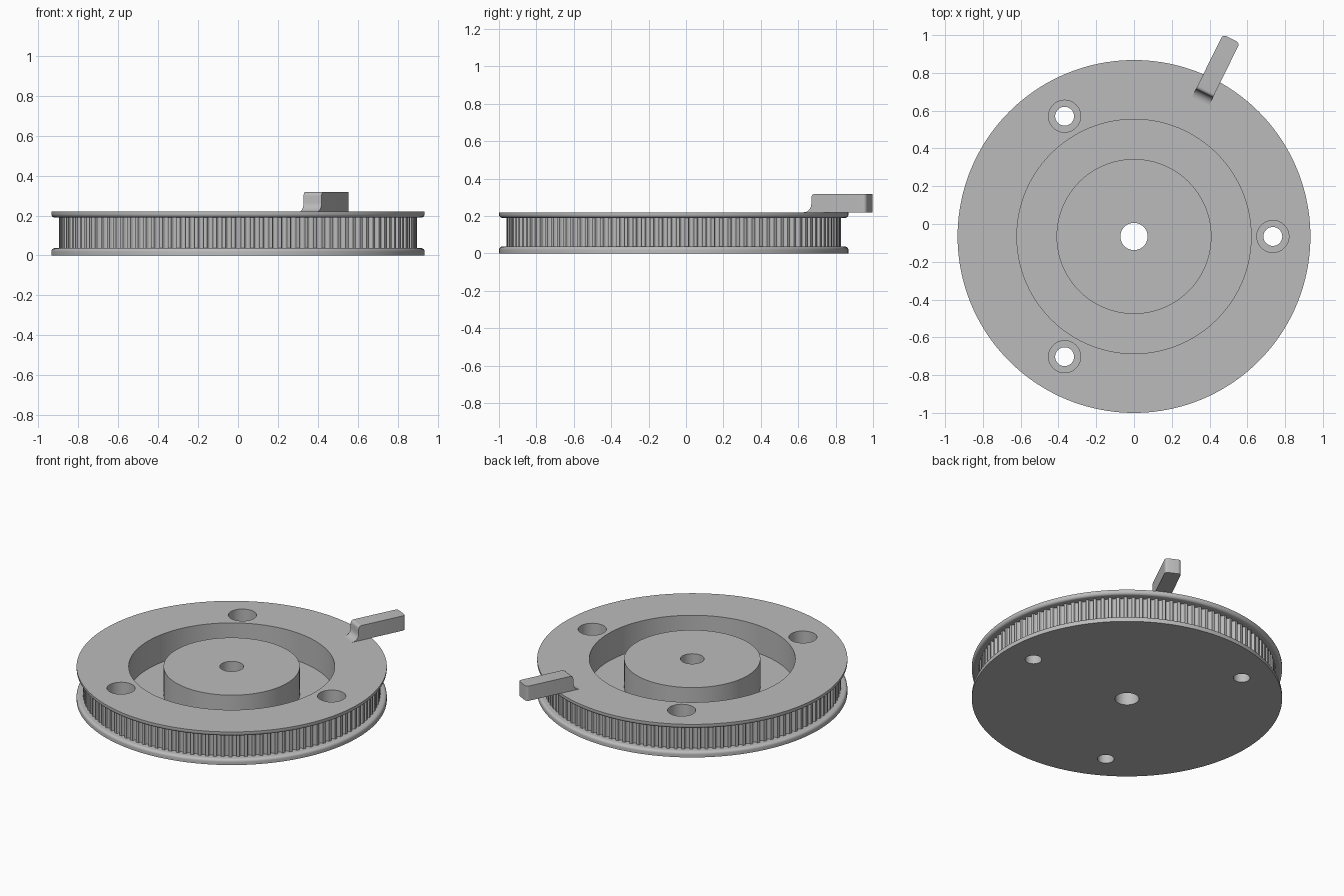
import bpy, bmesh
from math import pi, sin, cos, tau, radians
from mathutils import Matrix, Vector

if "Cube" in bpy.data.objects:
    bpy.data.objects.remove(bpy.data.objects["Cube"])

CENTRE = Vector((0, -0.066, 0))
TOP, FLANGE_LOW, FLANGE_HIGH = 0.22, 0.037, 0.19
R_FLANGE, R_TOOTH, R_ROOT = 0.934, 0.895, 0.876
SEGMENTS, TEETH = 160, 120

grey = bpy.data.materials.new("plain grey")
grey.use_nodes = True
grey.diffuse_color = (0.5, 0.5, 0.5, 1)
grey.node_tree.nodes["Principled BSDF"].inputs["Base Color"].default_value = (0.5, 0.5, 0.5, 1)


def make_object(name, bm, location=CENTRE):
    bmesh.ops.recalc_face_normals(bm, faces=bm.faces)
    mesh = bpy.data.meshes.new(name)
    bm.to_mesh(mesh)
    bm.free()
    mesh.materials.append(grey)
    obj = bpy.data.objects.new(name, mesh)
    obj.location = location
    bpy.context.collection.objects.link(obj)
    return obj


def select_only(obj):
    bpy.ops.object.select_all(action='DESELECT')
    obj.select_set(True)
    bpy.context.view_layer.objects.active = obj


def smooth(obj):
    select_only(obj)
    bpy.ops.object.shade_smooth_by_angle(angle=radians(30))


def arc(cx, cz, r, start, end, steps=6):
    return [(cx + r * cos(radians(start + (end - start) * i / steps)),
             cz + r * sin(radians(start + (end - start) * i / steps))) for i in range(steps + 1)]


def lathe(name, profile, segments, caps=False, location=CENTRE):
    """Spin a (radius, z) profile; closed into a ring unless capped on the axis."""
    bm = bmesh.new()
    rings = [[bm.verts.new((r * cos(tau * i / segments), r * sin(tau * i / segments), z))
              for i in range(segments)] for r, z in profile]
    pairs = list(zip(rings, rings[1:]))
    if caps:
        bm.faces.new(rings[0])
        bm.faces.new(rings[-1])
    else:
        pairs.append((rings[-1], rings[0]))
    for a, b in pairs:
        for i in range(segments):
            j = (i + 1) % segments
            bm.faces.new((a[i], a[j], b[j], b[i]))
    return make_object(name, bm, location)


# Pulley body: bored hub, ring-shaped recess and two rounded flanges
FLOOR, BORE, ROUND = 0.035, 0.072, 0.018
profile = [(BORE, 0), (R_FLANGE, 0)]
profile += arc(R_FLANGE - ROUND, FLANGE_LOW - ROUND, ROUND, 0, 90)
profile += [(R_ROOT - 0.01, FLANGE_LOW), (R_ROOT - 0.01, FLANGE_HIGH)]
profile += arc(R_FLANGE - ROUND, FLANGE_HIGH + ROUND, ROUND, -90, 0)
profile += [(R_FLANGE, TOP), (0.62, TOP), (0.62, FLOOR), (0.41, FLOOR), (0.41, TOP), (BORE, TOP)]
body = lathe("pulley_body", profile, SEGMENTS)

# Three counterbored screw holes
for k in range(3):
    a = tau * k / 3
    spot = CENTRE + Vector((0.735 * cos(a), 0.735 * sin(a), 0))
    cutter = lathe("screw_hole_cutter", [(0.05, -0.1), (0.05, 0.07), (0.085, 0.07), (0.085, 0.4)],
                   48, caps=True, location=spot)
    cutter.hide_render = True
    bpy.context.view_layer.update()
    mod = body.modifiers.new("screw_hole", 'BOOLEAN')
    mod.object, mod.operation, mod.solver = cutter, 'DIFFERENCE', 'EXACT'
    select_only(body)
    bpy.ops.object.modifier_apply(modifier=mod.name)
    bpy.data.objects.remove(cutter)
smooth(body)

# Toothed belt track between the flanges, with rounded grooves
bm = bmesh.new()
pitch = tau / TEETH
half_groove = 0.31 * pitch
outline = []
for t in range(TEETH):
    for i in range(9):
        u = -1 + i / 4
        depth = (R_TOOTH - R_ROOT) * max(0, 1 - u * u) ** 0.5
        outline.append((t * pitch + u * half_groove, R_TOOTH - depth))
rows = [[bm.verts.new((r * cos(a), r * sin(a), z)) for a, r in outline]
        for z in (FLANGE_LOW, FLANGE_HIGH)]
for i in range(len(outline)):
    j = (i + 1) % len(outline)
    bm.faces.new((rows[0][i], rows[0][j], rows[1][j], rows[1][i]))
smooth(make_object("belt_teeth", bm))

# Radial lever on the top face: filleted foot, rounded top and tip corners
R_IN, R_OUT, LEVER_TOP, WIDTH = 0.80, 1.167, 0.318, 0.1
FILLET, EDGE = 0.045, 0.02
side = [(R_OUT, TOP), (R_OUT, LEVER_TOP)]
side += arc(R_IN + FILLET + EDGE, LEVER_TOP - EDGE, EDGE, 90, 180)
side += arc(R_IN, TOP + FILLET, FILLET, 0, -90)
bm = bmesh.new()
face = bm.faces.new([bm.verts.new((r, -WIDTH / 2, z)) for r, z in side])
ext = bmesh.ops.extrude_face_region(bm, geom=[face])
bmesh.ops.translate(bm, vec=(0, WIDTH, 0),
                    verts=[v for v in ext["geom"] if isinstance(v, bmesh.types.BMVert)])
tip_edges = [e for e in bm.edges
             if all(v.co.x > R_OUT - 0.001 for v in e.verts)
             and abs(e.verts[0].co.z - e.verts[1].co.z) > 0.05]
bmesh.ops.bevel(bm, geom=tip_edges, offset=EDGE, segments=5, profile=0.5, affect='EDGES')
bmesh.ops.rotate(bm, verts=bm.verts, cent=(0, 0, 0), matrix=Matrix.Rotation(radians(63.8), 3, 'Z'))
smooth(make_object("lever", bm))
